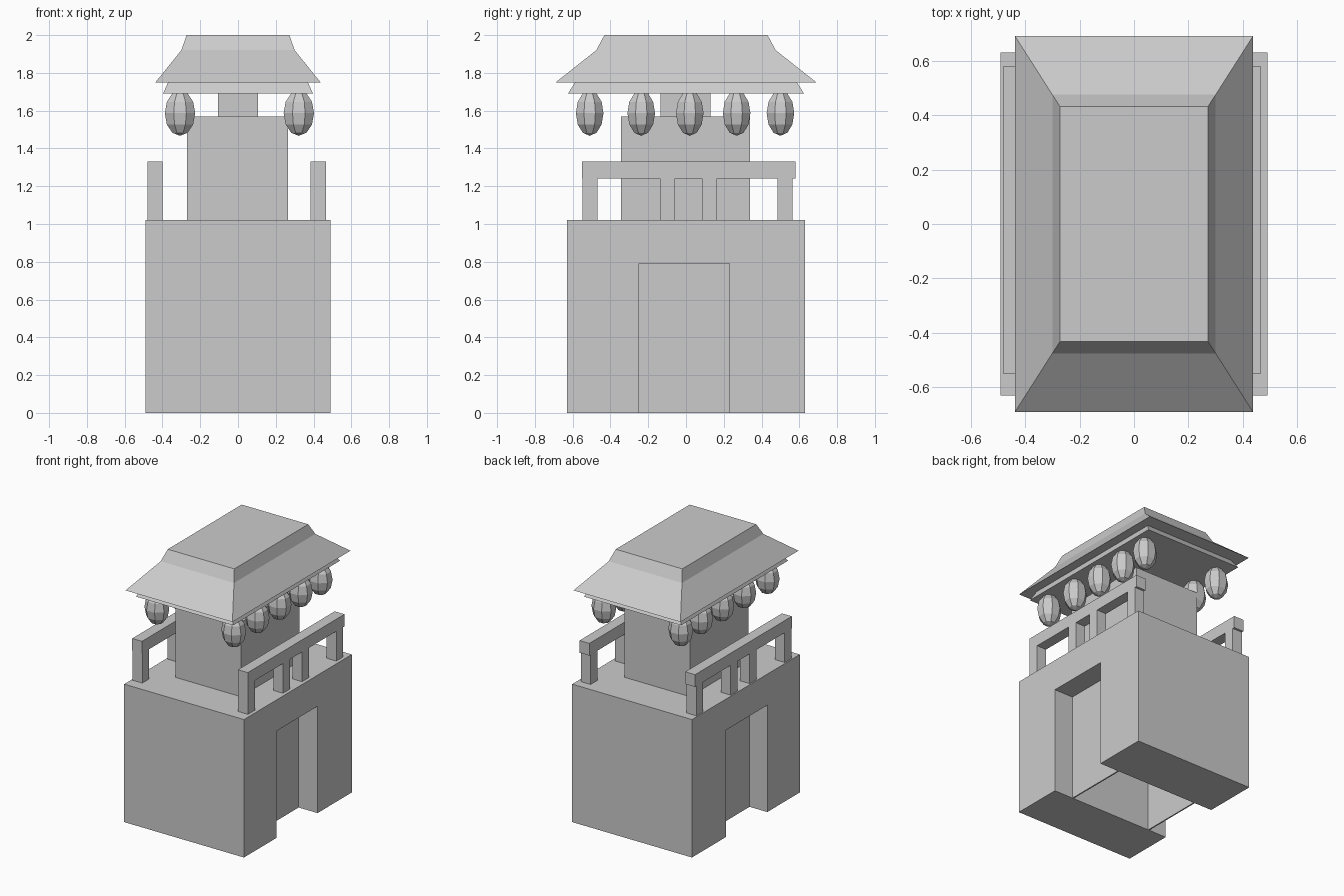
import bpy, bmesh, math

if "Cube" in bpy.data.objects:
    bpy.data.objects.remove(bpy.data.objects["Cube"])


def make_object(name, bm):
    bmesh.ops.recalc_face_normals(bm, faces=bm.faces)
    mesh = bpy.data.meshes.new(name)
    bm.to_mesh(mesh)
    bm.free()
    obj = bpy.data.objects.new(name, mesh)
    bpy.context.collection.objects.link(obj)
    return obj


def loft(name, rings):
    """Stack of rectangles (x0, x1, y0, y1, z) joined into a closed solid."""
    bm = bmesh.new()
    loops = [[bm.verts.new(p) for p in ((x0, y0, z), (x1, y0, z), (x1, y1, z), (x0, y1, z))]
             for x0, x1, y0, y1, z in rings]
    for a, b in zip(loops, loops[1:]):
        for i in range(4):
            j = (i + 1) % 4
            bm.faces.new((a[i], a[j], b[j], b[i]))
    bm.faces.new(loops[0])
    bm.faces.new(loops[-1])
    return make_object(name, bm)


def box(name, x0, x1, y0, y1, z0, z1):
    return loft(name, [(x0, x1, y0, y1, z0), (x0, x1, y0, y1, z1)])


# Base block with a doorway running through it from side to side
profile = [(-0.63, 0), (-0.25, 0), (-0.25, 0.79), (0.23, 0.79),
           (0.23, 0), (0.63, 0), (0.63, 1.02), (-0.63, 1.02)]
bm = bmesh.new()
face = bm.faces.new([bm.verts.new((-0.49, y, z)) for y, z in profile])
new = bmesh.ops.extrude_face_region(bm, geom=[face])["geom"]
bmesh.ops.translate(bm, vec=(0.98, 0, 0),
                    verts=[v for v in new if isinstance(v, bmesh.types.BMVert)])
make_object("base", bm)

# Recessed door panels
box("door_right", 0.325, 0.335, -0.25, 0.23, 0, 0.79)
box("door_left", -0.345, -0.335, -0.25, 0.23, 0, 0.79)

# Tower and neck
box("tower", -0.27, 0.265, -0.345, 0.34, 1.02, 1.57)
box("neck", -0.105, 0.105, -0.135, 0.13, 1.57, 1.69)

# Eave board and two-pitch roof
loft("eave", [(-x, x, -y, y, z) for x, y, z in
              ((0.397, 0.625, 1.69), (0.37, 0.587, 1.75))])
loft("roof", [(-x, x, -y, y, z) for x, y, z in
              ((0.437, 0.69, 1.75), (0.30, 0.475, 1.92), (0.272, 0.432, 2.0))])

# Railings and lanterns along both sides
for side, rail_x, lantern_x in (("left", -0.48, -0.307), ("right", 0.385, 0.322)):
    box(f"rail_{side}", rail_x, rail_x + 0.08, -0.55, 0.58, 1.24, 1.33)
    for i, y in enumerate((-0.547, -0.138, 0.085, 0.485)):
        box(f"rail_post_{side}_{i}", rail_x, rail_x + 0.08, y, y + 0.079, 1.02, 1.24)
    for i, y in enumerate((-0.51, -0.237, 0.02, 0.268, 0.50)):
        bm = bmesh.new()
        bmesh.ops.create_uvsphere(bm, u_segments=8, v_segments=6, radius=1)
        c = math.cos(math.pi / 8)
        s = math.sin(math.pi / 8)
        for v in bm.verts:
            px, py, pz = v.co
            v.co = (lantern_x + 0.087 * (px * c - py * s),
                    y + 0.079 * (px * s + py * c),
                    1.587 + 0.12 * pz)
        make_object(f"lantern_{side}_{i}", bm)
